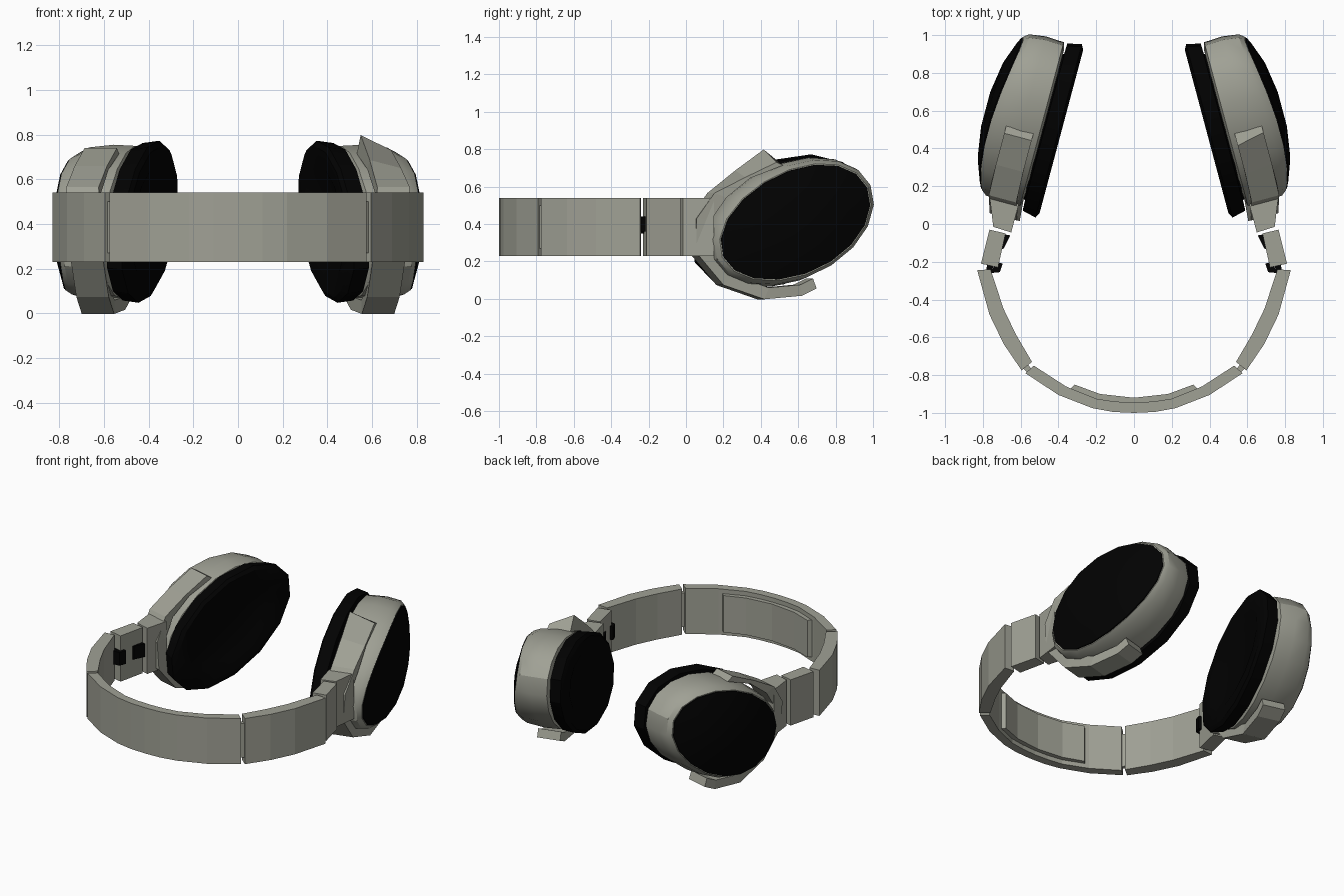
import bpy, bmesh, math
from mathutils import Vector

if "Cube" in bpy.data.objects:
    bpy.data.objects.remove(bpy.data.objects["Cube"])


def material(name, rgb):
    m = bpy.data.materials.new(name)
    m.diffuse_color = (*rgb, 1)
    m.use_nodes = True
    m.node_tree.nodes["Principled BSDF"].inputs["Base Color"].default_value = m.diffuse_color
    return m


METAL = material("brushed_metal", (0.35, 0.355, 0.30))
BLACK = material("black_leather", (0.0005, 0.0005, 0.0005))

# Ear cup frame: U long axis, V short axis, N outward
TILT = math.radians(25)
C, S = math.cos(TILT), math.sin(TILT)
ORIGIN = Vector((0.42, 0.511, 0.41))
U = Vector((-0.258 * C, 0.966 * C, S))
V = Vector((0.258 * S, -0.966 * S, C))
N = Vector((0.966, 0.258, 0))


def cup_space(u, v, n):
    return ORIGIN + U * u + V * v + N * n


def pad_space(u, v, n):
    """Pads sit slightly nearer the hinge than the shells."""
    return cup_space(u, v, n) + Vector((0.003, -0.011, 0))


def right_yoke_space(u, v, n):
    """Yoke leans inward at the stem; upper tip flares on its inner edge only."""
    return cup_space(u, min(v, 0.33) if n > 0.2 else v, n - 0.2 * max(0, -u - 0.3))


def left_yoke_space(u, v, n):
    """Upper yoke tip lies flush, mirrored to the left."""
    p = cup_space(u, min(v, 0.34), n - 0.2 * max(0, -u - 0.3))
    p.x = -p.x
    return p


def world_space(x, y, z):
    return Vector((x, y, z))


def loft(name, rings, mat, mirror=True, smooth=None):
    """Skin a list of equal-length point loops and cap both ends."""
    bm = bmesh.new()
    loops = [[bm.verts.new(p) for p in ring] for ring in rings]
    k = len(loops[0])
    for a, b in zip(loops, loops[1:]):
        for i in range(k):
            j = (i + 1) % k
            bm.faces.new((a[i], a[j], b[j], b[i]))
    bm.faces.new(loops[0])
    bm.faces.new(loops[-1])
    bmesh.ops.recalc_face_normals(bm, faces=bm.faces)
    me = bpy.data.meshes.new(name)
    bm.to_mesh(me)
    bm.free()
    me.materials.append(mat)
    ob = bpy.data.objects.new(name, me)
    bpy.context.collection.objects.link(ob)
    if smooth:
        bpy.ops.object.select_all(action='DESELECT')
        ob.select_set(True)
        bpy.context.view_layer.objects.active = ob
        bpy.ops.object.shade_smooth_by_angle(angle=math.radians(smooth))
    if mirror:
        ob.modifiers.new("mirror", 'MIRROR').use_mirror_merge = False
    return ob


def strip(name, outer, inner, lo, hi, mat, space=world_space, mirror=True):
    """Bent bar: paired outer and inner plan points, given a height range."""
    rings = [[space(*o, lo), space(*o, hi), space(*i, hi), space(*i, lo)]
             for o, i in zip(outer, inner)]
    return loft(name, rings, mat, mirror)


def oval(name, profile, sides, mat, space=cup_space, smooth=30):
    """Elliptical stack in the cup frame; rows are (n, a, b, bow at long ends)."""
    angles = [math.tau * i / sides for i in range(sides)]
    rings = [[space(a * math.cos(t), b * math.sin(t), n - bow * math.cos(t) ** 2)
              for t in angles] for n, a, b, bow in profile]
    return loft(name, rings, mat, True, smooth)


def both_sides(half):
    return [(-x, y) for x, y in reversed(half) if x > 0] + half


# Headband centre section
strip("headband_centre",
      both_sides([(0, -1), (0.11, -0.995), (0.22, -0.975), (0.4, -0.905), (0.575, -0.79)]),
      both_sides([(0, -0.945), (0.1, -0.94), (0.2, -0.925), (0.36, -0.86), (0.53, -0.75)]),
      0.23, 0.54, METAL, mirror=False)

# Cushion under the headband
strip("headband_cushion",
      both_sides([(0, -0.95), (0.2, -0.93), (0.34, -0.875)]),
      both_sides([(0, -0.92), (0.18, -0.9), (0.315, -0.85)]),
      0.26, 0.51, METAL, mirror=False)

# Headband side sections
strip("headband_side",
      [(0.595, -0.775), (0.69, -0.635), (0.765, -0.48), (0.83, -0.245)],
      [(0.54, -0.73), (0.625, -0.585), (0.69, -0.45), (0.76, -0.24)],
      0.23, 0.54, METAL)

# Joint between the centre and side sections
strip("headband_joint", [(0.56, -0.79), (0.595, -0.755)],
      [(0.54, -0.77), (0.57, -0.735)], 0.27, 0.5, METAL)

# Folding hinge block
strip("hinge_block", [(0.81, -0.21), (0.765, -0.03)],
      [(0.72, -0.23), (0.68, -0.05)], 0.23, 0.54, METAL)

# Black hinge pins and clips
strip("hinge_pin", [(0.785, -0.26), (0.775, -0.2)],
      [(0.75, -0.26), (0.745, -0.2)], 0.36, 0.44, BLACK)
strip("hinge_clip_lower", [(0.76, -0.26), (0.73, -0.2)],
      [(0.71, -0.255), (0.695, -0.21)], 0.35, 0.44, BLACK)
strip("hinge_clip_upper", [(0.72, -0.14), (0.72, -0.05)],
      [(0.69, -0.13), (0.655, -0.06)], 0.35, 0.44, BLACK)

# Stem joining the hinge to the yoke
strip("yoke_stem", [(0.745, -0.015), (0.765, 0.15)],
      [(0.65, -0.045), (0.61, 0.105)], 0.23, 0.54, METAL)

# Yoke wrapping half of each cup
yoke = [(0.05, 0.405), (-0.14, 0.37), (-0.33, 0.325), (-0.47, 0.24), (-0.545, 0.075),
        (-0.485, -0.145), (-0.32, -0.306), (-0.125, -0.376), (-0.035, -0.375)]
inner = [(0.075, 0.3)] + [(u * 0.85, v * 0.85) for u, v in yoke[1:]]
strip("yoke_right", yoke, inner, 0.1, 0.25, METAL, right_yoke_space, False)
strip("yoke_left", yoke, inner, 0.1, 0.25, METAL, left_yoke_space, False)

# Cup shell with a rim that bows along the long axis
oval("cup_shell", [(0.058, 0.43, 0.275, 0), (0.07, 0.475, 0.305, 0),
                   (0.17, 0.48, 0.31, 0), (0.29, 0.468, 0.298, 0.035),
                   (0.335, 0.445, 0.278, 0.055)], 18, METAL)

# Domed outer cover
oval("cup_cover", [(0.3, 0.44, 0.274, 0.05), (0.342, 0.438, 0.272, 0.055),
                   (0.366, 0.29, 0.18, 0.02), (0.378, 0.1, 0.06, 0)], 18, BLACK)

# Ear pad with shallow recess
oval("ear_pad", [(0.07, 0.42, 0.27, 0), (0.052, 0.43, 0.275, 0), (0.05, 0.49, 0.315, 0),
                 (-0.025, 0.51, 0.322, 0), (-0.04, 0.48, 0.30, 0),
                 (-0.037, 0.36, 0.22, 0), (-0.02, 0.30, 0.18, 0)], 14, BLACK, pad_space)
